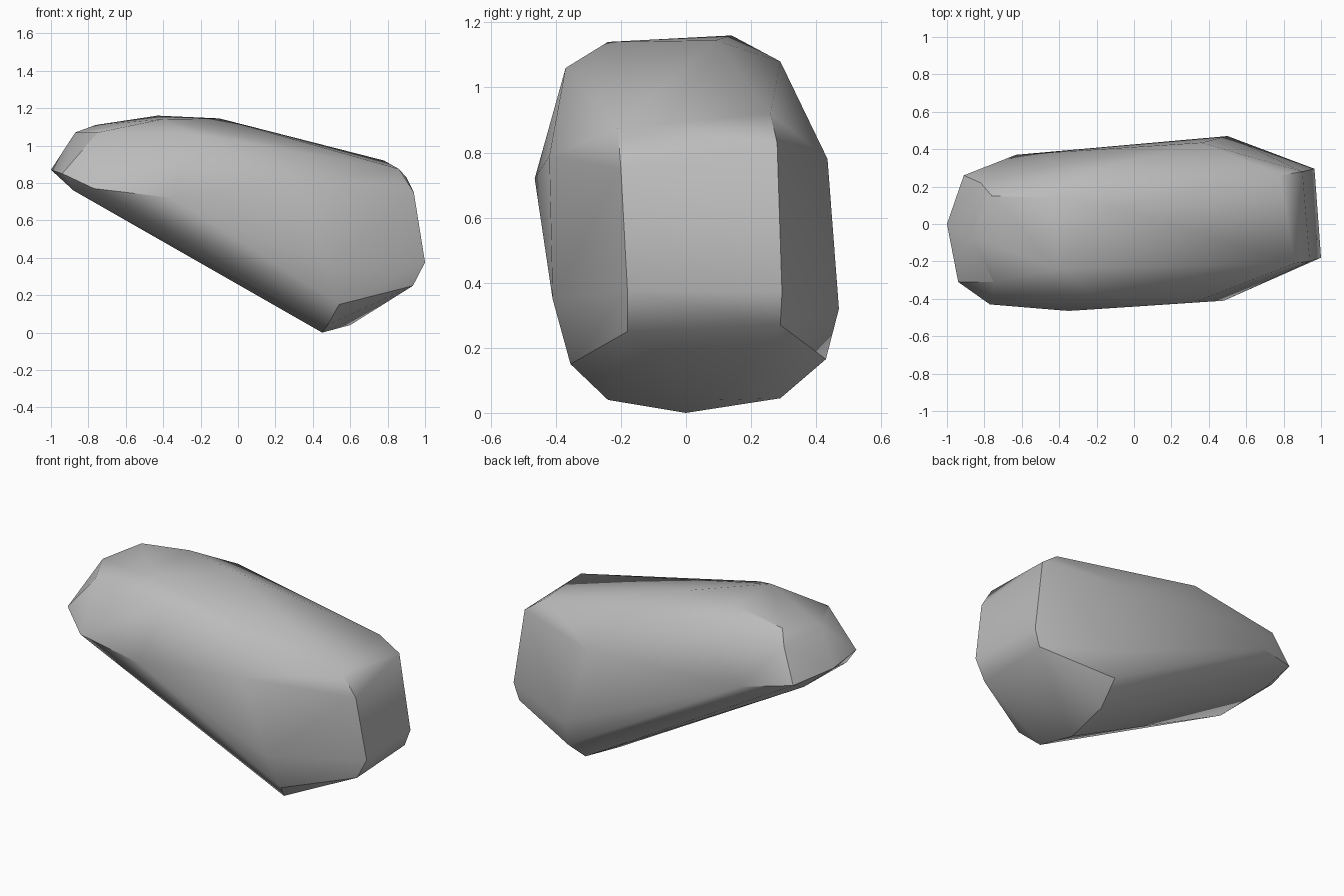
import bpy
import bmesh
from mathutils import Vector

# Remove the default cube only
default_cube = bpy.data.objects.get("Cube")
if default_cube:
    bpy.data.objects.remove(default_cube, do_unlink=True)


def make_material(name, value):
    """Flat matte material with matching viewport and render colour."""
    colour = (value, value, value, 1)
    material = bpy.data.materials.new(name)
    material.use_nodes = True
    material.diffuse_color = colour
    shader = material.node_tree.nodes["Principled BSDF"]
    shader.inputs["Base Color"].default_value = colour
    shader.inputs["Roughness"].default_value = .8
    return material


def make_hull(name, corner_groups, material):
    """Wrap a convex skin around all the corner points."""
    bm = bmesh.new()
    for group in corner_groups:
        for corner in group:
            bm.verts.new(Vector(corner))
    result = bmesh.ops.convex_hull(bm, input=bm.verts[:])
    # Drop points that ended up inside the skin
    inside = [item for item in result["geom_interior"]
              if isinstance(item, bmesh.types.BMVert)]
    bmesh.ops.delete(bm, geom=inside, context="VERTS")
    bmesh.ops.recalc_face_normals(bm, faces=bm.faces[:])
    mesh = bpy.data.meshes.new(name)
    bm.to_mesh(mesh)
    bm.free()
    mesh.materials.append(material)
    stone = bpy.data.objects.new(name, mesh)
    bpy.context.collection.objects.link(stone)
    return stone


# Blunt left tip, chipped at an angle
raised_tip = [
    (-1, 0, .87), (-.94, -.31, .85), (-.91, .26, .84),
    (-.82, .22, 1.04), (-.87, -.07, 1.07), (-.75, -.31, 1.07),
    (-.88, -.3, .76), (-.87, .1, .76),
]

# Upper ridge running down to the right
upper_ridge = [
    (-.76, .15, 1.11), (-.43, .14, 1.16), (-.41, -.24, 1.14),
    (-.1, .09, 1.145), (-.24, -.37, 1.06), (-.2, .29, 1.08),
    (.78, .26, .92),
]

# Widest points along both flanks
flanks = [
    (-.77, -.43, .77), (-.35, -.465, .72), (.32, -.42, .79),
    (.48, -.41, .35), (-.63, .37, .8), (.36, .435, .78),
    (.5, .47, .32),
]

# Steep flat facet on the right end
end_facet = [
    (.86, -.21, .875), (.94, -.2, .75), (1, -.18, .375),
    (.965, .295, .37), (.9, .28, .83),
]

# Low foot under the right end
foot = [
    (.935, -.18, .25), (.93, .29, .27), (.54, -.355, .15),
    (.5, .43, .165), (.48, -.24, .04), (.45, 0, 0),
    (.6, .1, .04), (.48, .29, .045),
]

grey_stone = make_material("grey stone", .5)
boulder = make_hull(
    "boulder", [raised_tip, upper_ridge, flanks, end_facet, foot], grey_stone)

# Soft shading that keeps the hard chipped edges
bpy.ops.object.select_all(action="DESELECT")
boulder.select_set(True)
bpy.context.view_layer.objects.active = boulder
bpy.ops.object.shade_smooth_by_angle(angle=.6)
